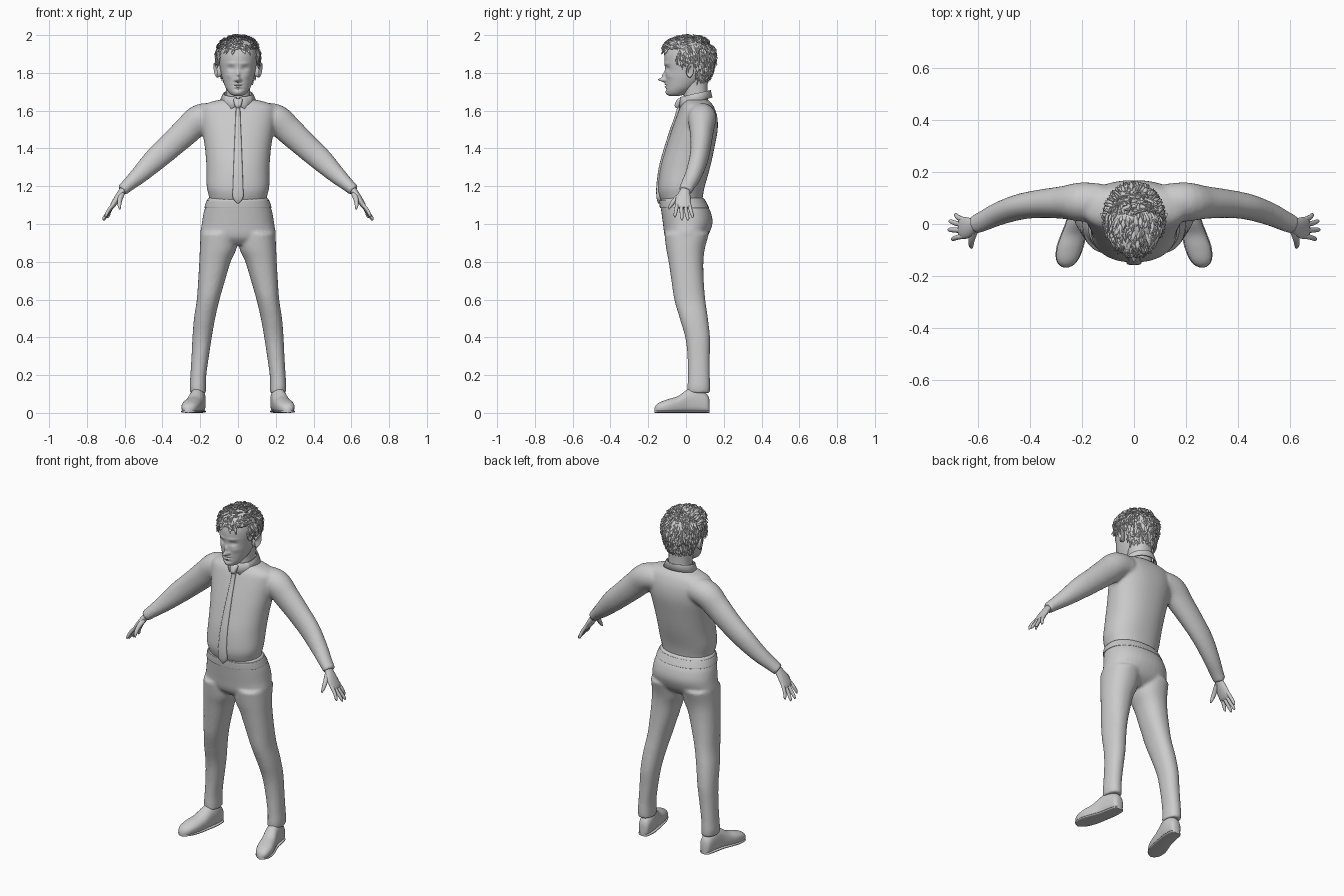
import bpy, bmesh, math, random
from mathutils import Vector

random.seed(4)
if "Cube" in bpy.data.objects:
    bpy.data.objects.remove(bpy.data.objects["Cube"])

grey = bpy.data.materials.new("plain_grey")
grey.use_nodes = True
tone = (0.6, 0.6, 0.6, 1)
grey.diffuse_color = tone
grey.node_tree.nodes["Principled BSDF"].inputs["Base Color"].default_value = tone


def spline(rows, k=5):
    """Catmull-Rom interpolation between profile rows."""
    out = []
    for i in range(len(rows) - 1):
        a, b, c, d = (rows[max(0, min(len(rows) - 1, i + j))] for j in (-1, 0, 1, 2))
        for s in range(k):
            t = s / k
            out.append([q + 0.5 * t * (r - p + t * (2*p - 5*q + 4*r - w + t * (3*(q - r) + w - p)))
                        for p, q, r, w in zip(a, b, c, d)])
    return out + [list(rows[-1])]


def power(v, e):
    return math.copysign(abs(v) ** e, v)


def angles(n):
    return [2 * math.pi * i / n for i in range(n)]


def loft(bm, rings):
    loops = [[bm.verts.new(p) for p in r] for r in rings]
    n = len(loops[0])
    for a, b in zip(loops, loops[1:]):
        for i in range(n):
            bm.faces.new((a[i], a[(i+1) % n], b[(i+1) % n], b[i]))
    bm.faces.new(loops[0])
    bm.faces.new(loops[-1])


def level_rings(rows, n=40, e=0.9, k=5):
    """Rows: z, centre x, half width, front y, back y."""
    return [[Vector((cx + rx * power(math.cos(t), e),
                     (f + b) / 2 + (b - f) / 2 * power(math.sin(t), e), z)) for t in angles(n)]
            for z, cx, rx, f, b in spline(rows, k)]


def tube_rings(rows, n=20, k=4):
    """Rows: x, y, z, half depth, half thickness."""
    rows = spline(rows, k)
    pts = [Vector(r[:3]) for r in rows]
    rings = []
    for i, r in enumerate(rows):
        d = (pts[min(i+1, len(pts)-1)] - pts[max(i-1, 0)]).normalized()
        u = Vector((0, 1, 0))
        u = (u - d * u.dot(d)).normalized()
        v = d.cross(u)
        rings.append([pts[i] + u * r[3] * math.cos(t) + v * r[4] * math.sin(t) for t in angles(n)])
    return rings


def flip(rings):
    return [[Vector((-p.x, p.y, p.z)) for p in r] for r in rings]


def finish(name, bm, angle=50, remesh=0, smooth=0):
    bmesh.ops.recalc_face_normals(bm, faces=bm.faces)
    me = bpy.data.meshes.new(name)
    bm.to_mesh(me)
    bm.free()
    me.materials.append(grey)
    ob = bpy.data.objects.new(name, me)
    bpy.context.collection.objects.link(ob)
    bpy.ops.object.select_all(action='DESELECT')
    ob.select_set(True)
    bpy.context.view_layer.objects.active = ob
    bpy.ops.object.shade_smooth_by_angle(angle=math.radians(angle))
    if remesh:
        m = ob.modifiers.new("blend", 'REMESH')
        m.mode, m.voxel_size, m.use_smooth_shade = 'VOXEL', remesh, True
        s = ob.modifiers.new("relax", 'SMOOTH')
        s.factor, s.iterations = 0.5, smooth
    return ob


def build(name, ring_sets, **kw):
    bm = bmesh.new()
    for r in ring_sets:
        loft(bm, r)
    return finish(name, bm, **kw)


def both(*sets):
    return [f(r) for r in sets for f in (list, flip)]


# Shirt: torso with sleeves blended in
torso = level_rings([
    (1.11, 0, .148, -.125, .085), (1.15, 0, .155, -.142, .09), (1.2, 0, .166, -.148, .1),
    (1.3, 0, .167, -.135, .128), (1.4, 0, .175, -.107, .15), (1.5, 0, .19, -.075, .168),
    (1.57, 0, .2, -.05, .165), (1.62, 0, .195, -.03, .148), (1.645, 0, .15, -.012, .13),
    (1.66, 0, .08, -.01, .115)])
sleeve = tube_rings([
    (.12, .085, 1.57, .07, .07), (.2, .085, 1.557, .076, .078), (.27, .083, 1.495, .064, .075),
    (.36, .078, 1.412, .055, .068), (.44, .066, 1.34, .05, .062), (.52, .04, 1.262, .045, .048),
    (.58, .012, 1.208, .04, .036), (.615, -.003, 1.177, .037, .031)])
build("shirt", [torso] + both(sleeve), remesh=.009, smooth=6)

# Trousers: hips with two legs blended in
hips = level_rings([
    (.89, 0, .15, -.075, .06), (.93, 0, .198, -.11, .11), (1.0, 0, .192, -.122, .14),
    (1.06, 0, .182, -.13, .132), (1.1, 0, .17, -.135, .112), (1.14, 0, .16, -.135, .095)])
leg = level_rings([
    (.105, .211, .041, .008, .126), (.14, .213, .043, .008, .128), (.2, .21, .042, .01, .126),
    (.3, .2, .046, .008, .126), (.4, .19, .051, -.004, .127), (.5, .177, .056, -.033, .116),
    (.6, .158, .06, -.062, .102), (.7, .14, .071, -.077, .094), (.8, .122, .083, -.092, .092),
    (.87, .105, .097, -.105, .1), (.95, .1, .098, -.115, .122)])
build("trousers", [hips] + both(leg), remesh=.009, smooth=4)

# Shoes with flat soles
def shoe_rings(rows, grow=1, cap=9):
    return [[Vector((cx + w * grow * math.cos(t),
                     y, min(top, cap) * (.5 + .5 * power(math.sin(t), .5 if math.sin(t) < 0 else .85))))
             for t in angles(28)] for y, cx, w, top in spline(rows, 4)]


last = [(.124, .206, .018, .07), (.11, .206, .032, .1), (.06, .21, .039, .135), (.01, .219, .041, .125),
        (-.04, .233, .046, .09), (-.09, .247, .049, .074), (-.135, .257, .041, .058),
        (-.158, .261, .026, .042), (-.168, .263, .008, .022)]
build("shoes", both(shoe_rings(last)))
build("shoe_soles", both(shoe_rings(last, 1.07, .016)))

# Hands: palm, four fingers and thumb
palm = tube_rings([(.59, .002, 1.2, .026, .02), (.615, -.006, 1.172, .028, .018),
                   (.64, -.014, 1.135, .04, .017), (.662, -.016, 1.1, .042, .014), (.672, -.016, 1.085, .036, .009)])
fingers = []
for y0, y1, tx, tz in ((.016, .034, .69, 1.032), (-.004, .01, .71, 1.018),
                       (-.025, -.022, .714, 1.02), (-.046, -.058, .702, 1.036)):
    fingers.append(tube_rings([(.655, y0, 1.11, .01, .01), ((.665 + tx) / 2, (y0 + y1) / 2, tz + .04, .0098, .0095),
                               (tx - .004, y1, tz + .012, .008, .008), (tx, y1, tz, .003, .003)], 10))
thumb = tube_rings([(.615, -.025, 1.16, .012, .016), (.625, -.056, 1.13, .013, .013),
                    (.628, -.08, 1.1, .01, .01), (.625, -.092, 1.078, .004, .004)], 12)
build("hands", both(palm, thumb, *fingers))

# Neck
build("neck", [level_rings([(1.6, 0, .07, -.02, .12), (1.68, 0, .064, -.012, .115),
                            (1.74, 0, .065, -.02, .115), (1.8, 0, .07, -.02, .12)])])

# Head: lofted skull with soft bumps for the features
skull = [(1.678, 0, .018, -.088, -.04), (1.686, 0, .038, -.1, -.005), (1.705, 0, .055, -.106, .03),
         (1.73, 0, .069, -.106, .065), (1.77, 0, .083, -.108, .105), (1.81, 0, .092, -.11, .128),
         (1.86, 0, .1, -.114, .141), (1.9, 0, .101, -.112, .142), (1.935, 0, .094, -.1, .128),
         (1.962, 0, .074, -.075, .1), (1.978, 0, .04, -.03, .06), (1.982, 0, .01, .005, .025)]
# Feature rows: x, z, width, height, forward push
bumps = [(0, 1.763, .011, .011, .036), (0, 1.785, .009, .02, .017), (.013, 1.762, .007, .007, .01),
         (.036, 1.824, .017, .011, -.014), (.036, 1.824, .012, .007, .006), (.036, 1.85, .025, .007, .004),
         (0, 1.74, .02, .004, .008), (0, 1.727, .016, .005, .008), (0, 1.734, .022, .002, -.006),
         (0, 1.712, .025, .004, -.004), (.05, 1.785, .02, .016, .004), (0, 1.694, .02, .01, .004)]


def sculpt(p):
    if p.y < -.02:
        for x, z, w, h, push in bumps:
            for cx in {x, -x}:
                p.y -= push * math.exp(-((p.x - cx) / w) ** 2 - ((p.z - z) / h) ** 2)
    return p


build("head", [[[sculpt(p) for p in r] for r in level_rings(skull, 120, 1, 9)]], angle=70)

# Ears: tilted discs with a hollow
ear = []
for out, size in ((.088, .6), (.1, .85), (.114, 1), (.12, .9), (.117, .65), (.11, .35)):
    ear.append([Vector((out + .006 * math.sin(t) + .008 * math.cos(t),
                        .022 + .021 * size * math.cos(t) + .005 * math.sin(t),
                        1.815 + .04 * size * math.sin(t) * (1 + .12 * math.cos(t)))) for t in angles(24)])
build("ears", both(ear))

# Hair: textured cap plus overlapping locks
def hairline(p):
    if p.y < -.05:
        return 1.915
    if p.y < .05:
        return 1.85 - .1 * max(0, p.y)
    return 1.765


bm = bmesh.new()
loft(bm, level_rings(skull, 64, 1, 5))
bm.normal_update()
bmesh.ops.recalc_face_normals(bm, faces=bm.faces)
bmesh.ops.delete(bm, geom=[v for v in bm.verts if v.co.z < hairline(v.co)], context='VERTS')
roots = []
for v in bm.verts:
    n = v.normal.copy()
    v.co += n * random.uniform(.004, .009)
    roots.append((v.co.copy(), n))
finish("hair_cap", bm)


def lock(p, n):
    quiff = p.z > 1.925 and p.y < .04
    if quiff:
        flow = Vector((p.x * 2 + random.uniform(-.4, .4), -.9, .25))
    else:
        flow = Vector((random.uniform(-.4, .4), .3 if p.y < .05 else 0, -1 if p.z < 1.95 else .2))
    flow = (flow - n * flow.dot(n)).normalized()
    side = n.cross(flow)
    length, wide = random.uniform(.022, .042), random.uniform(.005, .008)
    rings = []
    for t, w in ((-.2, .6), (.3, 1), (.7, .7), (1, .1)):
        lift = .002 + .011 * t if not quiff else .003 + .015 * t - .005 * t * t
        c = p + flow * length * t + n * lift
        rings.append([c + side * w * wide * math.cos(a) + n * w * .005 * math.sin(a) for a in angles(6)])
    return rings


chosen = random.choices(roots, weights=[.3 if r[0].z > 1.974 else 1 for r in roots], k=750)
build("hair_locks", [lock(p, n) for p, n in chosen if p.z + .0 > hairline(p) + .005])

# Collar: folded band open at the front, with two points
bm = bmesh.new()
strips = []
for rx, ry, z, drop in ((.07, .076, 1.665, 0), (.073, .078, 1.69, 0), (.079, .081, 1.691, .004), (.098, .09, 1.65, .03)):
    row = []
    for i in range(41):
        s = i / 20 - 1
        a = math.pi / 2 + s * math.pi * .96
        x, y = rx * math.cos(a), .05 + ry * math.sin(a)
        row.append(bm.verts.new((x, y, z + .22 * (y - .05) - drop * math.exp(-((abs(s) - .85) / .12) ** 2))))
    strips.append(row)
for a, b in zip(strips, strips[1:]):
    for i in range(40):
        bm.faces.new((a[i], a[i+1], b[i+1], b[i]))
collar = finish("collar", bm)
collar.modifiers.new("cloth", 'SOLIDIFY').thickness = .006

# Tie: knot and long blade following the chest
build("tie_knot", [level_rings([(1.615, 0, .011, -.055, -.03), (1.63, 0, .018, -.06, -.025),
                                (1.655, 0, .024, -.05, -.02), (1.665, 0, .02, -.04, -.02)], 16, .7)])
build("tie_blade", [level_rings([(1.108, 0, .003, -.148, -.13), (1.14, 0, .028, -.156, -.13),
                                 (1.2, 0, .027, -.157, -.135), (1.3, 0, .024, -.144, -.12),
                                 (1.4, 0, .02, -.117, -.095), (1.5, 0, .016, -.085, -.06),
                                 (1.57, 0, .013, -.06, -.035), (1.625, 0, .011, -.045, -.02)], 16, .5)])

# Waistband and fly
build("waistband", [level_rings([(1.085, 0, .176, -.138, .12), (1.09, 0, .177, -.139, .12),
                                 (1.12, 0, .168, -.141, .105), (1.125, 0, .165, -.139, .102)], 48)])
